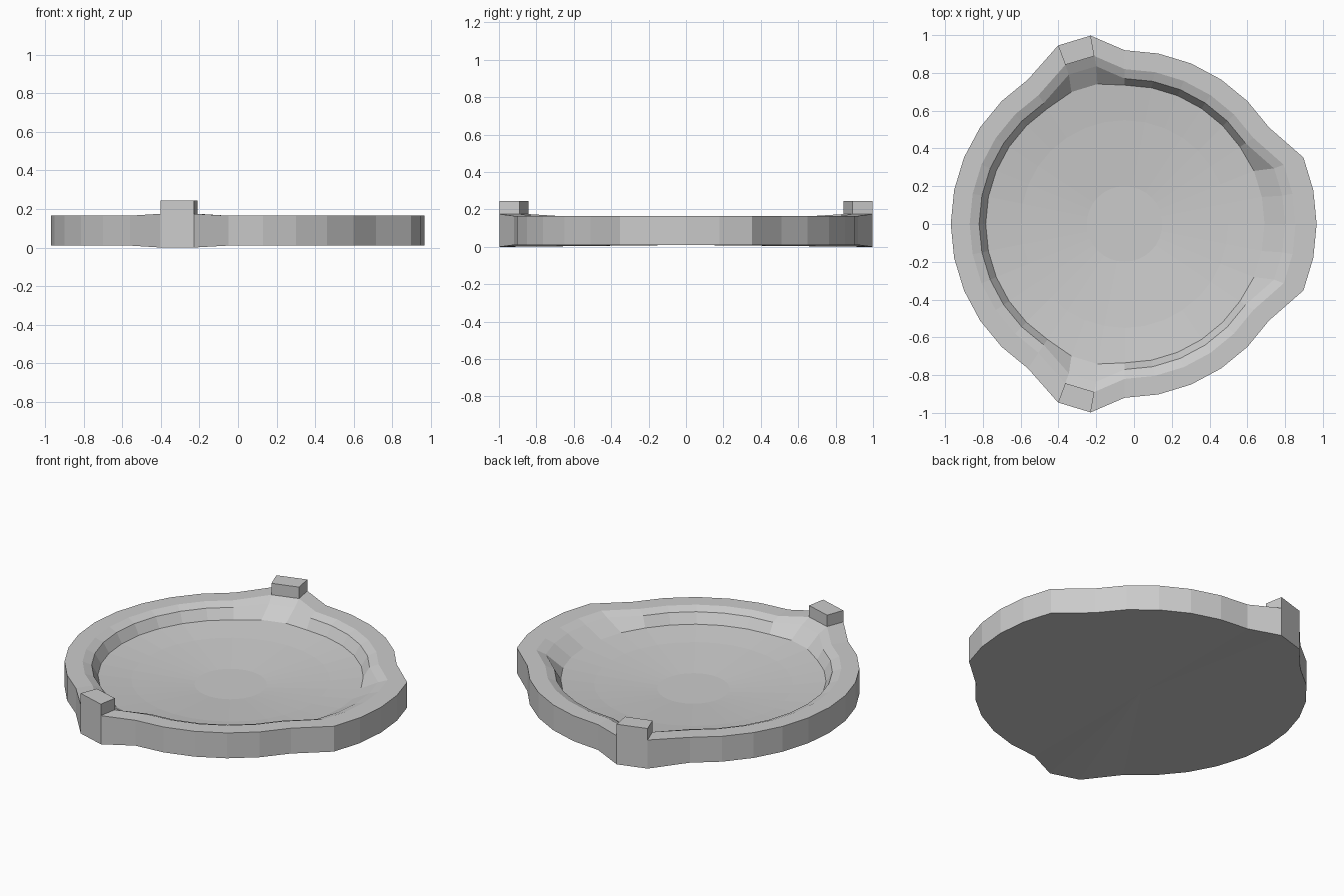
import bpy
import bmesh
from math import cos, sin, tau

cube = bpy.data.objects.get("Cube")
if cube:
    bpy.data.objects.remove(cube, do_unlink=True)

SIDES = 32
CENTRE_X = -0.05

grey = bpy.data.materials.new("light grey")
grey.use_nodes = True
grey.diffuse_color = (0.6, 0.6, 0.6, 1)
grey.node_tree.nodes["Principled BSDF"].inputs["Base Color"].default_value = (0.6, 0.6, 0.6, 1)

# Section from the underside to the middle of the bowl:
# radius, height, outward shift at the spout, at the posts, height change at the posts
section = [
    (0.92, 0.010, 0.097, 0.095, -0.01),
    (0.92, 0.165, 0.097, 0.095, 0.01),
    (0.82, 0.165, 0.085, 0.085, 0.01),
    (0.77, 0.145, 0.080, 0.080, 0.0),
    (0.735, 0.085, 0.006, 0.020, 0.0),
    (0.55, 0.062, 0.0, 0.0, 0.0),
    (0.20, 0.035, 0.0, 0.0, 0.0),
]


def ring_point(k, radius, height, spout, post, lift):
    a = tau * k / SIDES
    x, y = CENTRE_X + radius * cos(a), radius * sin(a)
    step = min(k, SIDES - k)
    if step <= 2:
        x += spout
    elif step in (9, 10):
        y += post if y > 0 else -post
        height += lift
    return x, y, height


# Round dish with its rim bulging at the spout and at both posts
bm = bmesh.new()
rings = [[bm.verts.new(ring_point(k, *row)) for k in range(SIDES)] for row in section]
post_faces = []
for level, (low, high) in enumerate(zip(rings, rings[1:])):
    for k in range(SIDES):
        n = (k + 1) % SIDES
        face = bm.faces.new((low[k], low[n], high[n], high[k]))
        if level == 1 and k in (9, 22):
            post_faces.append(face)

# Bowl centre and underside
bm.faces.new(rings[-1])
bottom = bm.verts.new((CENTRE_X, 0, section[0][1]))
for k in range(SIDES):
    bm.faces.new((bottom, rings[0][(k + 1) % SIDES], rings[0][k]))

# Posts raised from the rim
raised = bmesh.ops.extrude_discrete_faces(bm, faces=post_faces)["faces"]
for face in raised:
    for v in face.verts:
        v.co.z = 0.245

bmesh.ops.recalc_face_normals(bm, faces=bm.faces)
mesh = bpy.data.meshes.new("dish")
bm.to_mesh(mesh)
bm.free()
mesh.materials.append(grey)
dish = bpy.data.objects.new("dish", mesh)
bpy.context.collection.objects.link(dish)
